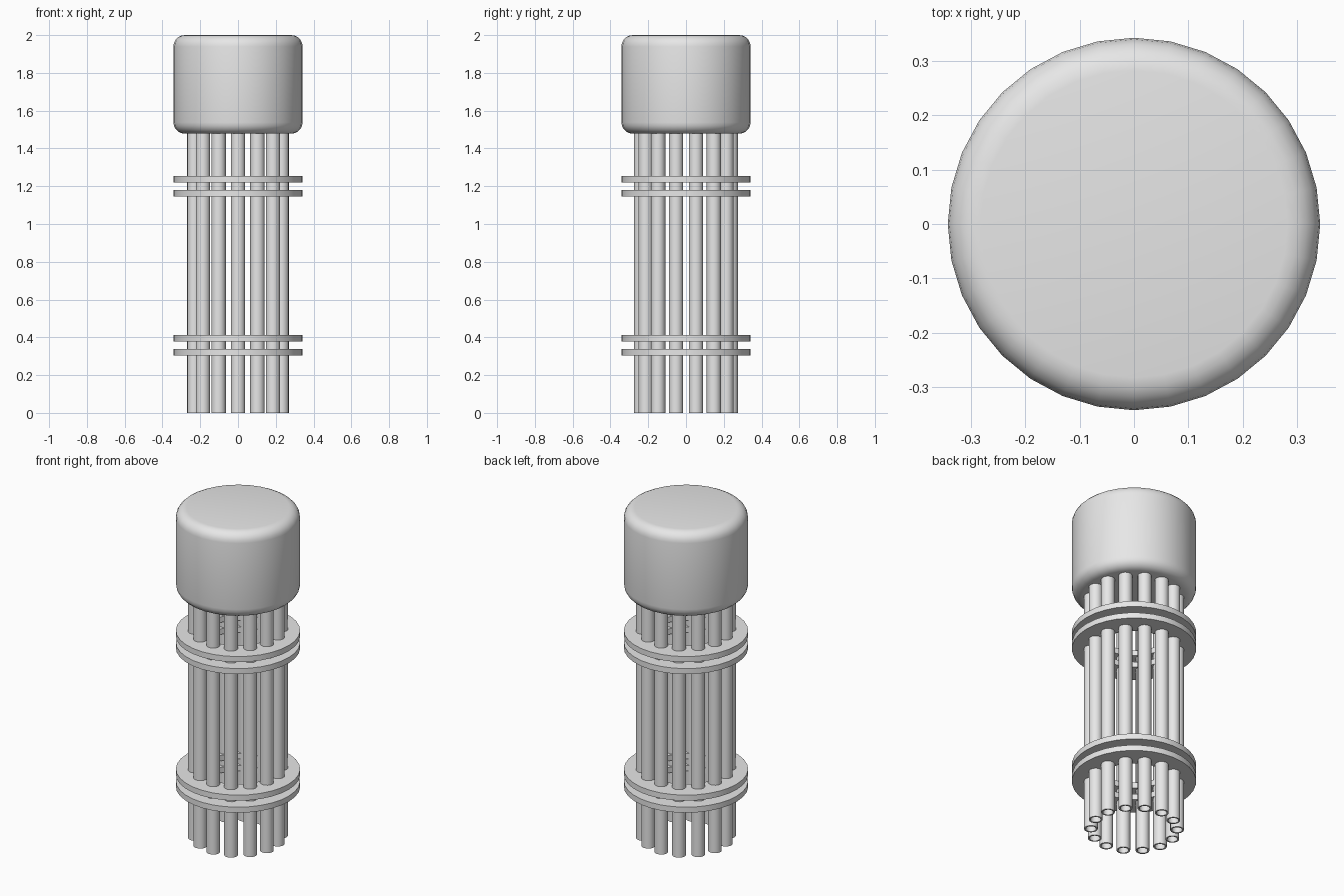
import bpy, bmesh, math

if "Cube" in bpy.data.objects:
    bpy.data.objects.remove(bpy.data.objects["Cube"])

steel = bpy.data.materials.new("light_grey_steel")
steel.diffuse_color = (0.8, 0.8, 0.8, 1.0)
steel.use_nodes = True
steel.node_tree.nodes["Principled BSDF"].inputs["Base Color"].default_value = steel.diffuse_color


def lathe(name, profile, sides, closed=False, loc=(0, 0, 0)):
    """Spin an (r, z) profile around z; r = 0 ends become poles."""
    bm = bmesh.new()
    verts = [bm.verts.new((r, 0, z)) for r, z in profile]
    edges = [bm.edges.new(p) for p in zip(verts, verts[1:])]
    if closed:
        edges.append(bm.edges.new((verts[-1], verts[0])))
    bmesh.ops.spin(bm, geom=verts + edges, cent=(0, 0, 0), axis=(0, 0, 1),
                   angle=2 * math.pi, steps=sides, use_duplicate=False)
    bmesh.ops.remove_doubles(bm, verts=bm.verts, dist=1e-5)
    bmesh.ops.recalc_face_normals(bm, faces=bm.faces)
    mesh = bpy.data.meshes.new(name)
    bm.to_mesh(mesh)
    bm.free()
    mesh.materials.append(steel)
    ob = bpy.data.objects.new(name, mesh)
    ob.location = loc
    bpy.context.collection.objects.link(ob)
    bpy.ops.object.select_all(action='DESELECT')
    ob.select_set(True)
    bpy.context.view_layer.objects.active = ob
    bpy.ops.object.shade_smooth_by_angle(angle=math.radians(35))
    return ob


# rounded housing at the top
R, Z0, Z1, B, N = 0.342, 1.478, 2.0, 0.06, 5
arc = [math.pi / 2 * i / N for i in range(N + 1)]
lower = [(R - B + B * math.sin(a), Z0 + B - B * math.cos(a)) for a in arc]
upper = [(R - B + B * math.cos(a), Z1 - B + B * math.sin(a)) for a in arc]
lathe("housing", [(0, Z0)] + lower + upper + [(0, Z1)], 32)

# two pairs of flat clamp rings around the barrels
for label, base in (("lower", 0.305), ("upper", 1.146)):
    for i in range(2):
        z = base + 0.073 * i
        lathe(f"{label}_clamp_ring_{i + 1}",
              [(0.2, z), (R, z), (R, z + 0.034), (0.2, z + 0.034)], 32, closed=True)

# circle of hollow barrels
COUNT, CIRCLE = 14, 0.237
for i in range(COUNT):
    a = 2 * math.pi * i / COUNT
    lathe(f"barrel_{i + 1}",
          [(0.029, 0), (0.038, 0), (0.038, 1.52), (0.029, 1.52)], 16, closed=True,
          loc=(CIRCLE * math.sin(a), -CIRCLE * math.cos(a), 0))
